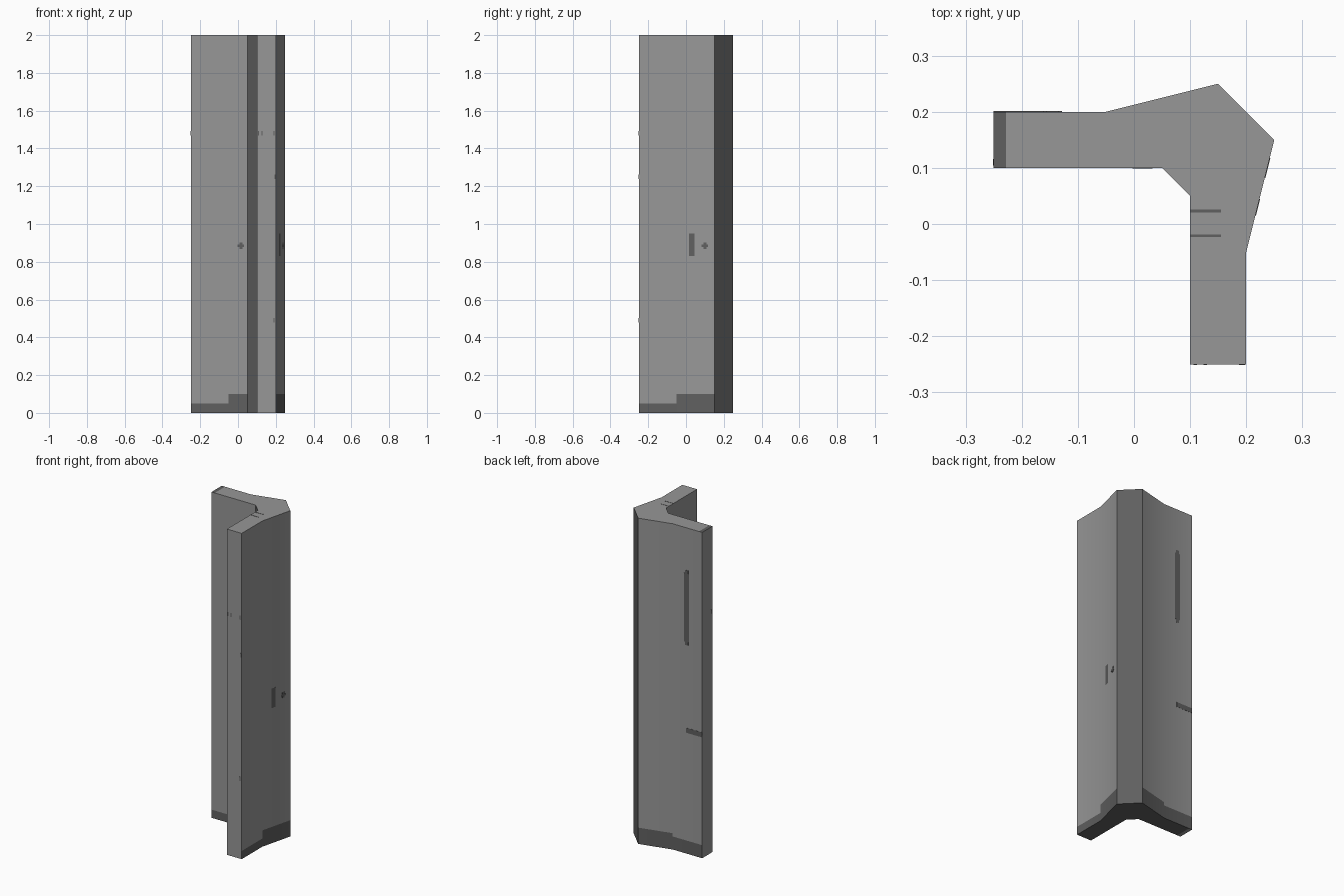
import bpy, bmesh, math
from mathutils import Vector

if "Cube" in bpy.data.objects:
    bpy.data.objects.remove(bpy.data.objects["Cube"])

def material(name, v):
    m = bpy.data.materials.new(name)
    m.diffuse_color = (v, v, v, 1)
    m.use_nodes = True
    m.node_tree.nodes["Principled BSDF"].inputs["Base Color"].default_value = m.diffuse_color
    return m

GREY = material("light grey", 0.31)
DARK = material("dark grey", 0.115)

# Corner wall: L-shaped profile with chamfered inner and outer corners
profile = [(-0.25, 0.1), (0.05, 0.1), (0.1, 0.05), (0.1, -0.25), (0.2, -0.25),
           (0.2, -0.05), (0.25, 0.15), (0.15, 0.25), (-0.05, 0.2), (-0.25, 0.2)]
bm = bmesh.new()
base = bm.faces.new([bm.verts.new((x, y, 0)) for x, y in profile])
top = bmesh.ops.extrude_face_region(bm, geom=[base])["geom"]
bmesh.ops.translate(bm, vec=(0, 0, 2), verts=[g for g in top if isinstance(g, bmesh.types.BMVert)])
bmesh.ops.recalc_face_normals(bm, faces=bm.faces)

# Cuts where the colour changes
for co, no in [((0, 0, 0.05), (0, 0, 1)), ((0, 0, 0.08), (0, 0, 1)), ((0, 0, 0.1), (0, 0, 1)),
               ((-0.228, 0, 0), (1, 0, 0)), ((-0.05, 0, 0), (1, 0, 0)), ((0, -0.05, 0), (0, 1, 0))]:
    bmesh.ops.bisect_plane(bm, geom=bm.verts[:] + bm.edges[:] + bm.faces[:],
                           plane_co=co, plane_no=no, dist=1e-5)

def is_dark(f):
    n, c = f.normal, f.calc_center_median()
    if n.z > 0.5:                        # top: dark strip at the wing end
        return c.x < -0.228
    if n.z < -0.5:                       # underside: dark except the wing end
        return c.x > -0.228
    if abs(abs(n.x) - abs(n.y)) < 0.1:   # both corner chamfers
        return True
    if (n.y < -0.9 and c.y < -0.2) or (n.x < -0.9 and c.x < -0.2):
        return False                     # wing end caps
    if c.x < -0.05 or c.y < -0.05:       # skirting is lower on the wings
        return c.z < (0.08 if n.y > 0.5 else 0.05)
    return c.z < 0.1

bm.normal_update()
for f in bm.faces:
    f.material_index = int(is_dark(f))
mesh = bpy.data.meshes.new("corner_wall")
bm.to_mesh(mesh)
bm.free()
mesh.materials.append(GREY)
mesh.materials.append(DARK)
wall = bpy.data.objects.new("corner_wall", mesh)
bpy.context.collection.objects.link(wall)
bpy.context.view_layer.objects.active = wall
wall.select_set(True)
bpy.ops.object.shade_smooth_by_angle(angle=math.radians(30))

# Thin dark plates for the surface marks
T = 0.002
def mark(name, pos, size, turn=0):
    bm = bmesh.new()
    bmesh.ops.create_cube(bm, size=1)
    bmesh.ops.scale(bm, vec=size, verts=bm.verts)
    me = bpy.data.meshes.new(name)
    bm.to_mesh(me)
    bm.free()
    me.materials.append(DARK)
    ob = bpy.data.objects.new(name, me)
    ob.location = pos
    ob.rotation_euler.z = turn
    bpy.context.collection.objects.link(ob)

# Long slot and scratch on the back
mark("back_slot", (-0.145, 0.2, 1.51), (0.034, T, 0.42))
mark("back_slot_core", (-0.145, 0.2, 1.51), (0.022, T, 0.46))
mark("back_scratch", (-0.195, 0.2, 0.757), (0.11, T, 0.03))

# Slot and cross on the slanted right face
slant = -math.atan(0.25)
mark("side_slot", (0.22, 0.03, 0.89), (T, 0.03, 0.12), slant)
for w, h in [(0.036, 0.014), (0.016, 0.034)]:
    mark("side_cross", (0.2375, 0.1, 0.885), (T, w, h), slant)
    mark("inner_cross", (0.015, 0.1, 0.885), (w, T, h))

# Two lines on the top
for y in (0.023, -0.021):
    mark("top_line", (0.128, y, 2), (0.054, 0.005, T))

# Small nicks on the wing ends
for x, z in [(0.109, 1.48), (0.127, 1.48), (0.19, 1.48), (0.19, 0.49), (0.195, 1.25)]:
    mark("end_nick", (x, -0.25, z), (0.006, T, 0.025))
mark("end_nick", (-0.25, 0.11, 1.48), (T, 0.012, 0.025))
